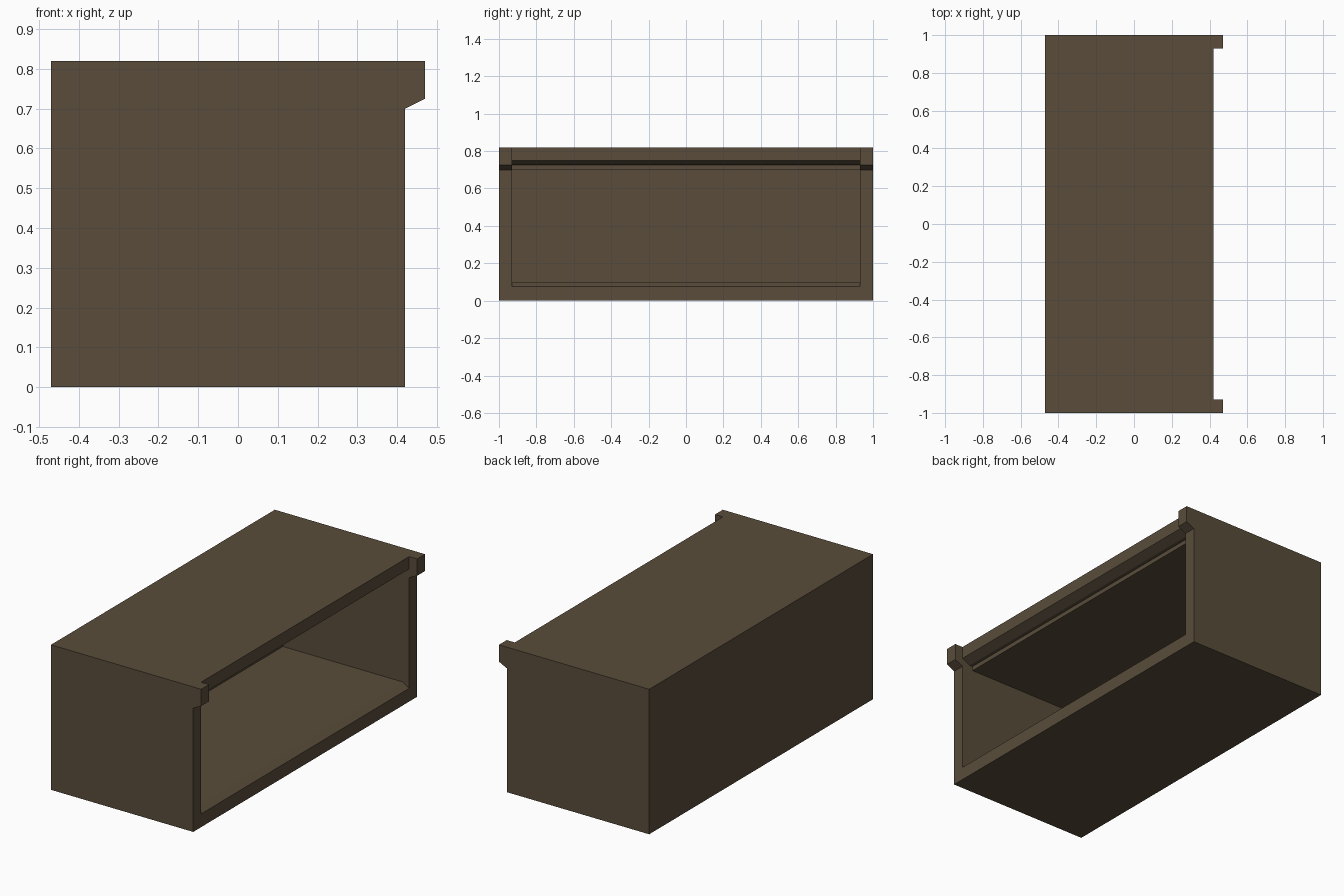
import bpy
import bmesh

if "Cube" in bpy.data.objects:
    bpy.data.objects.remove(bpy.data.objects["Cube"])

# Single flat brown
brown = bpy.data.materials.new("dark_brown")
brown.diffuse_color = (0.100, 0.073, 0.044, 1.0)
brown.use_nodes = True
brown.node_tree.nodes["Principled BSDF"].inputs["Base Color"].default_value = brown.diffuse_color


def extrude_profile(name, points, half_width):
    """Extrude an (x, z) outline along y, centred on y = 0."""
    bm = bmesh.new()
    face = bm.faces.new([bm.verts.new((x, -half_width, z)) for x, z in points])
    result = bmesh.ops.extrude_face_region(bm, geom=[face])
    moved = [v for v in result["geom"] if isinstance(v, bmesh.types.BMVert)]
    bmesh.ops.translate(bm, verts=moved, vec=(0, 2 * half_width, 0))
    bmesh.ops.recalc_face_normals(bm, faces=bm.faces)
    mesh = bpy.data.meshes.new(name)
    bm.to_mesh(mesh)
    bm.free()
    mesh.materials.append(brown)
    obj = bpy.data.objects.new(name, mesh)
    bpy.context.collection.objects.link(obj)
    return obj


# Outer block, with the overhanging lip at the open side
shell = extrude_profile("open_box", [
    (-0.47, 0), (0.42, 0), (0.42, 0.70), (0.47, 0.725),
    (0.47, 0.82), (-0.47, 0.82)], 1.0)

# Hollow: sloped sill, stepped header, and the lip cut back between the end tabs
cutter = extrude_profile("cavity_cutter", [
    (-0.37, 0.10), (0.38, 0.10), (0.42, 0.075), (0.60, 0.075),
    (0.60, 0.90), (0.42, 0.90), (0.42, 0.75), (0.37, 0.725),
    (0.35, 0.725), (0.35, 0.70), (-0.37, 0.70)], 0.93)
cutter.hide_render = True

cut = shell.modifiers.new("cavity", 'BOOLEAN')
cut.operation = 'DIFFERENCE'
cut.solver = 'EXACT'
cut.object = cutter
bpy.context.view_layer.objects.active = shell
shell.select_set(True)
bpy.ops.object.modifier_apply(modifier=cut.name)
bpy.data.objects.remove(cutter, do_unlink=True)
